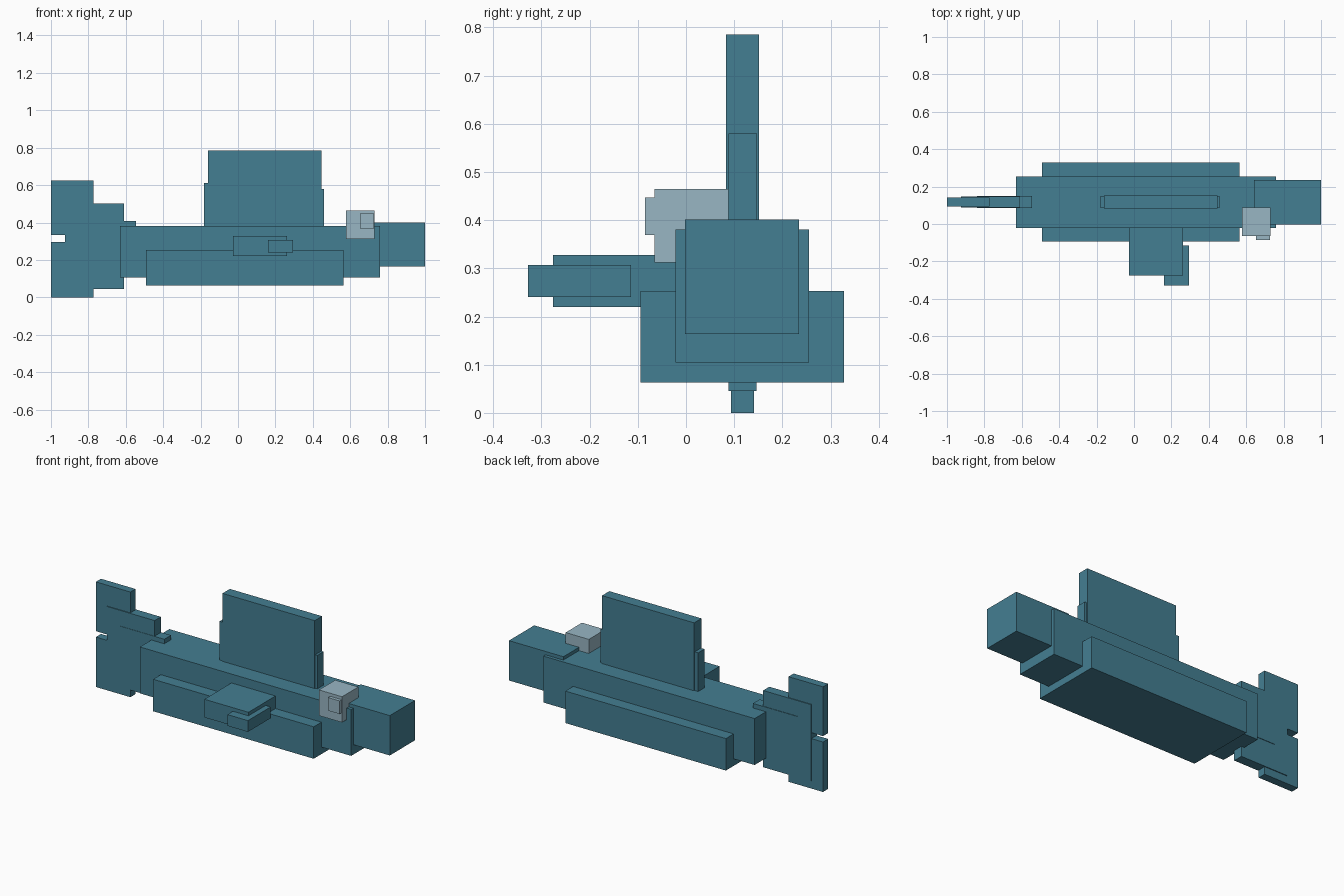
import bpy, bmesh

if "Cube" in bpy.data.objects:
    bpy.data.objects.remove(bpy.data.objects["Cube"])


def material(name, srgb):
    m = bpy.data.materials.new(name)
    lin = [((c / 255 + 0.055) / 1.055) ** 2.4 for c in srgb]
    m.diffuse_color = (*lin, 1)
    m.use_nodes = True
    m.node_tree.nodes["Principled BSDF"].inputs["Base Color"].default_value = m.diffuse_color
    return m


BLUE = material("teal blue skin", (68, 126, 146))
PALE = material("pale blue eye", (152, 182, 196))


def box(name, x, y, z, mat=BLUE):
    """Axis-aligned box from (min, max) ranges."""
    bm = bmesh.new()
    bmesh.ops.create_cube(bm, size=1)
    for v in bm.verts:
        v.co = [r[0] if c < 0 else r[1] for c, r in zip(v.co, (x, y, z))]
    me = bpy.data.meshes.new(name)
    bm.to_mesh(me)
    bm.free()
    me.materials.append(mat)
    ob = bpy.data.objects.new(name, me)
    bpy.context.collection.objects.link(ob)
    return ob


# Body
box("body", (-0.63, 0.76), (-0.022, 0.255), (0.105, 0.381))
box("belly", (-0.492, 0.564), (-0.094, 0.328), (0.063, 0.253))
box("snout", (0.642, 1.0), (-0.002, 0.235), (0.164, 0.401))

# Dorsal fin with lower steps at both ends
box("dorsal_fin", (-0.16, 0.446), (0.083, 0.152), (0.33, 0.785))
box("dorsal_fin_rear_step", (-0.183, 0.0), (0.088, 0.147), (0.33, 0.611))
box("dorsal_fin_front_step", (0.3, 0.46), (0.088, 0.147), (0.33, 0.58))

# Tail
box("tail_root", (-0.84, -0.545), (0.086, 0.149), (0.2, 0.408))
box("tail_fan", (-0.924, -0.61), (0.088, 0.146), (0.045, 0.501))
for name, z in (("tail_upper_lobe", (0.332, 0.625)), ("tail_lower_lobe", (0.0, 0.297))):
    box(name, (-1.0, -0.773), (0.093, 0.141), z)

# Side fin
box("side_fin", (-0.028, 0.262), (-0.276, 0.0), (0.22, 0.328))
box("side_fin_tip", (0.16, 0.295), (-0.328, -0.114), (0.24, 0.307))

# Eye
box("eye", (0.578, 0.73), (-0.065, 0.088), (0.312, 0.465), PALE)
box("pupil", (0.652, 0.728), (-0.085, -0.01), (0.369, 0.447), PALE)
